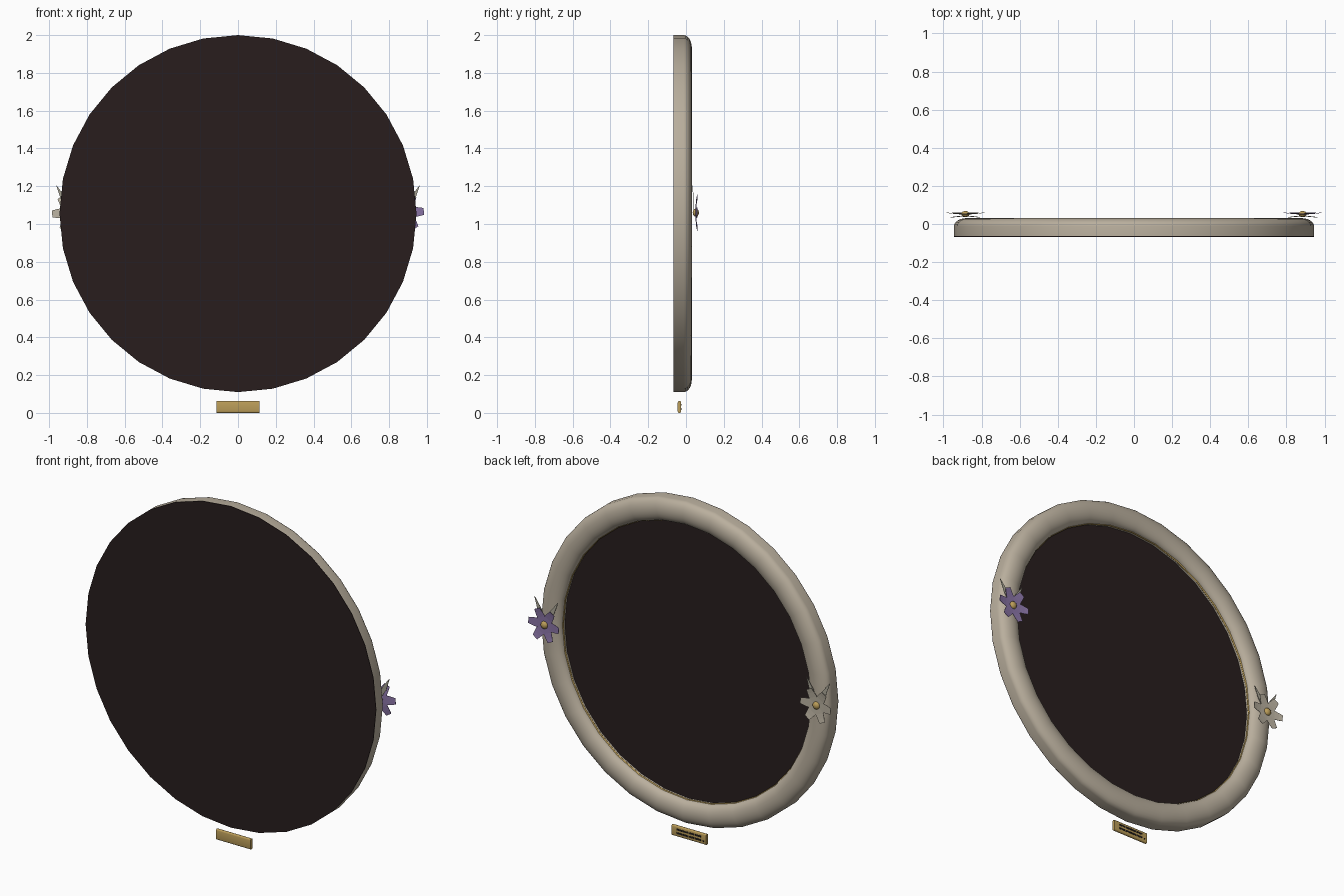
import bpy, bmesh, math
from mathutils import Vector

if "Cube" in bpy.data.objects:
    bpy.data.objects.remove(bpy.data.objects["Cube"])

CZ = 1.055     # height of the mirror centre
FZ = 1.06      # height of the flowers
R = 0.945      # outer radius
SEG = 32


def mat(name, c):
    m = bpy.data.materials.new(name)
    m.diffuse_color = (*c, 1)
    m.use_nodes = True
    m.node_tree.nodes["Principled BSDF"].inputs["Base Color"].default_value = m.diffuse_color
    return m


CREAM = mat("cream", (0.49, 0.43, 0.34))
DARK = mat("dark_glass", (0.021, 0.0125, 0.0125))
GOLD = mat("gold", (0.50, 0.34, 0.10))
PURPLE = mat("purple", (0.26, 0.18, 0.39))
WHITE = mat("petal_white", (0.50, 0.45, 0.36))
LEAF = mat("leaf_grey", (0.38, 0.36, 0.29))
INK = mat("ink", (0.015, 0.012, 0.01))


def finish(bm, name, material, smooth=True):
    bmesh.ops.recalc_face_normals(bm, faces=bm.faces[:])
    me = bpy.data.meshes.new(name)
    bm.to_mesh(me)
    bm.free()
    ob = bpy.data.objects.new(name, me)
    bpy.context.collection.objects.link(ob)
    me.materials.append(material)
    if smooth:
        bpy.ops.object.select_all(action='DESELECT')
        ob.select_set(True)
        bpy.context.view_layer.objects.active = ob
        bpy.ops.object.shade_smooth_by_angle(angle=math.radians(45))
    return ob


def lathe(name, profile, material, closed=True, centre=(0, 0, CZ), seg=SEG):
    """Turn (radius, y) points about the y axis."""
    bm = bmesh.new()
    rings = []
    for i in range(seg):
        a = 2 * math.pi * i / seg
        rings.append([bm.verts.new((centre[0] + r * math.cos(a), centre[1] + y,
                                    centre[2] + r * math.sin(a))) for r, y in profile])
    n = len(profile)
    for i in range(seg):
        p, q = rings[i], rings[(i + 1) % seg]
        for j in range(n if closed else n - 1):
            k = (j + 1) % n
            bm.faces.new((p[j], p[k], q[k], q[j]))
    if not closed:      # cap both ends
        bm.faces.new([r[0] for r in rings])
        bm.faces.new([r[-1] for r in rings])
    return finish(bm, name, material)


def box(name, centre, size, material, bevel=0):
    """Box, optionally with its long x edges rounded."""
    bm = bmesh.new()
    bmesh.ops.create_cube(bm, size=1)
    for v in bm.verts:
        v.co = Vector([c + s * k for c, s, k in zip(centre, size, v.co)])
    if bevel:
        long = [e for e in bm.edges
                if abs(e.verts[0].co.x - e.verts[1].co.x) > 0.01]
        bmesh.ops.bevel(bm, geom=long, offset=bevel, segments=3,
                        profile=0.5, affect='EDGES')
    return finish(bm, name, material, bool(bevel))


# round frame with a half-round moulding on the +y side
HALF = 0.0675
arch = [(R - HALF + HALF * math.cos(math.pi * k / 12),
         -0.012 + 0.043 * math.sin(math.pi * k / 12)) for k in range(13)]
lathe("frame", [(R, -0.064)] + arch + [(R - 2 * HALF, -0.064)], CREAM)
# gold bead inside the frame
lathe("gold_bead", [(0.811 + 0.005 * math.cos(a * math.pi / 4),
                     -0.014 + 0.005 * math.sin(a * math.pi / 4)) for a in range(8)], GOLD)
# dark glass and the backing board
lathe("glass", [(0.815, -0.062), (0.815, -0.03)], DARK, closed=False)
lathe("backing", [(R, -0.067), (R, -0.064)], DARK, closed=False)


def blade(bm, centre, ang, outline):
    """Thin blade pointing along ang; outline is (along, half width, y)."""
    d = Vector((math.cos(ang), 0, math.sin(ang)))
    s = Vector((-d.z, 0, d.x))
    layers = []
    for off in (-0.001, 0.001):
        rows = []
        for t, w, y in outline:
            c = Vector(centre) + d * t + Vector((0, y + off, 0))
            rows.append((bm.verts.new(c - s * w), bm.verts.new(c + s * w)))
        layers.append(rows)
        for a, b in zip(rows, rows[1:]):
            bm.faces.new((a[0], a[1], b[1], b[0]))
    lo, hi = layers
    rim_lo = [r[0] for r in lo] + [r[1] for r in reversed(lo)]
    rim_hi = [r[0] for r in hi] + [r[1] for r in reversed(hi)]
    n = len(rim_lo)
    for i in range(n):
        j = (i + 1) % n
        bm.faces.new((rim_lo[i], rim_lo[j], rim_hi[j], rim_hi[i]))


# one flower with two leaves on each side
for side, label, colour in ((1, "right", PURPLE), (-1, "left", WHITE)):
    c = (side * 0.885, 0.0, FZ)
    bm = bmesh.new()
    for k in range(6):
        blade(bm, c, math.radians(60 * k + 4), [(0.005, 0.008, 0.051), (0.048, 0.027, 0.053),
                                               (0.075, 0.023, 0.056), (0.099, 0.018, 0.060)])
    finish(bm, label + "_flower_petals", colour, False)
    bm = bmesh.new()
    for deg in (62, 118):
        blade(bm, c, math.radians(deg), [(0.02, 0.008, 0.042), (0.085, 0.014, 0.039),
                                         (0.162, 0.001, 0.035)])
    finish(bm, label + "_flower_leaves", LEAF, False)
    # gold flower centre
    bm = bmesh.new()
    bmesh.ops.create_uvsphere(bm, u_segments=12, v_segments=8, radius=0.022)
    for v in bm.verts:
        v.co = Vector((v.co.x + c[0], v.co.y * 0.75 + 0.052, v.co.z + FZ))
    finish(bm, label + "_flower_centre", GOLD)

# small plaque below, with two rows of engraved dashes on the +y side
box("plaque", (0, -0.035, 0.0315), (0.225, 0.018, 0.063), GOLD, 0.008)
for row, z in enumerate((0.043, 0.022)):
    for k in range(4):
        box("plaque_dash", (0.060 - 0.040 * k, -0.0255, z), (0.036, 0.002, 0.010), INK)
# plaque pin
lathe("plaque_pin", [(0.005, 0), (0.004, 0.003)], INK, False, (-0.095, -0.027, 0.020), 10)
